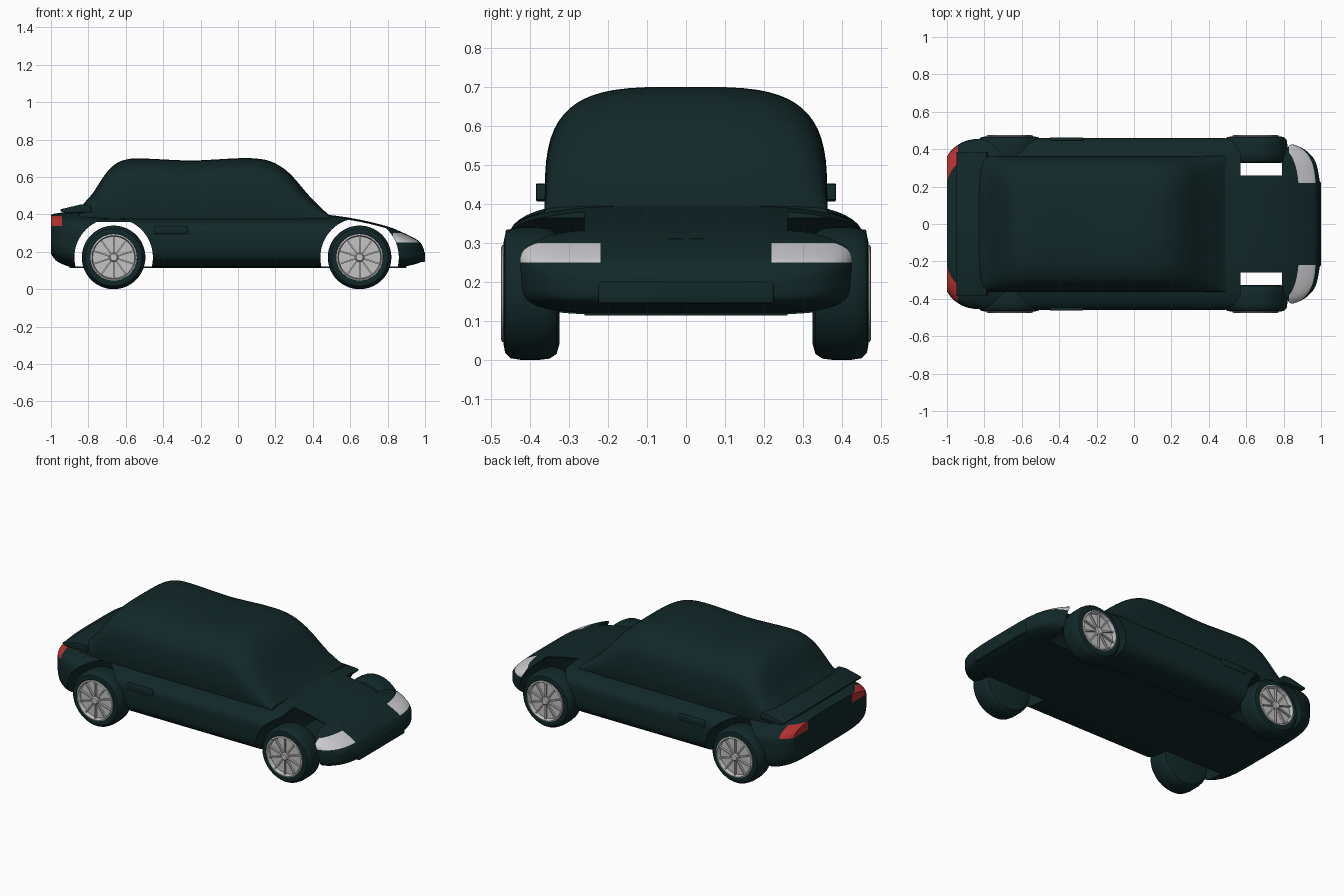
import bpy, bmesh, math
from mathutils import Vector, Matrix

if "Cube" in bpy.data.objects:
    bpy.data.objects.remove(bpy.data.objects["Cube"])


def material(name, rgb):
    m = bpy.data.materials.new(name)
    m.use_nodes = True
    m.diffuse_color = (*rgb, 1)
    m.node_tree.nodes["Principled BSDF"].inputs["Base Color"].default_value = (*rgb, 1)
    return m


PAINT = material("dark_teal", (0.006, 0.021, 0.022))
LAMP = material("lamp_white", (0.62, 0.62, 0.64))
RED = material("lamp_red", (0.47, 0.03, 0.03))
SILVER = material("silver", (0.55, 0.55, 0.55))


def finish(bm, name, *mats, smooth=35):
    bmesh.ops.recalc_face_normals(bm, faces=bm.faces)
    me = bpy.data.meshes.new(name)
    bm.to_mesh(me)
    bm.free()
    for m in mats:
        me.materials.append(m)
    ob = bpy.data.objects.new(name, me)
    bpy.context.collection.objects.link(ob)
    activate(ob)
    if smooth:
        bpy.ops.object.shade_smooth_by_angle(angle=math.radians(smooth))
    return ob


def activate(ob):
    bpy.ops.object.select_all(action="DESELECT")
    ob.select_set(True)
    bpy.context.view_layer.objects.active = ob


def box(name, lo, hi, mat, bevel=0.0):
    lo, hi = Vector(lo), Vector(hi)
    bm = bmesh.new()
    bmesh.ops.create_cube(bm, size=1, matrix=Matrix.Translation((lo + hi) / 2) @ Matrix.Diagonal((*(hi - lo), 1)))
    if bevel:
        bmesh.ops.bevel(bm, geom=bm.edges[:], offset=bevel, segments=3, profile=0.5, affect="EDGES")
    return finish(bm, name, mat)


def spline(rows, steps):
    """Catmull-Rom samples through rows of values."""
    out = []
    for i in range(len(rows) - 1):
        a, b, c, d = (rows[min(max(i + k, 0), len(rows) - 1)] for k in (-1, 0, 1, 2))
        for s in range(steps):
            t = s / steps
            out.append([q + t / 2 * (r - p + t * (2 * p - 5 * q + 4 * r - u + t * (3 * (q - r) + u - p)))
                        for p, q, r, u in zip(a, b, c, d)])
    return out + [list(rows[-1])]


def power(v, e):
    return math.copysign(abs(v) ** e, v)


def loft(rings):
    bm = bmesh.new()
    loops = [[bm.verts.new(p) for p in ring] for ring in rings]
    n = len(loops[0])
    for a, b in zip(loops, loops[1:]):
        for i in range(n):
            bm.faces.new((a[i], a[(i + 1) % n], b[(i + 1) % n], b[i]))
    bm.faces.new(loops[0])
    bm.faces.new(loops[-1])
    return bm


# Lower body: length position, bottom, top, half width
STATIONS = spline([
    (-1.0, .19, .398, .36), (-.975, .155, .405, .395), (-.93, .13, .41, .43),
    (-.86, .115, .41, .453), (-.7, .115, .40, .46), (-.4, .115, .395, .46),
    (0, .115, .395, .46), (.3, .115, .395, .46), (.47, .115, .398, .46),
    (.65, .115, .372, .455), (.8, .117, .335, .435), (.88, .12, .303, .415),
    (.94, .132, .274, .375), (.975, .143, .25, .32), (.995, .155, .21, .22)], 4)
CROWN = 3.2


def body_ring(x, lo, hi, w, count=56):
    mid = lo + 0.6 * (hi - lo)
    ring = []
    for i in range(count):
        a = 2 * math.pi * i / count
        n = CROWN if math.sin(a) >= 0 else 5
        h = hi - mid if math.sin(a) >= 0 else mid - lo
        ring.append((x, w * power(math.cos(a), 2 / n), mid + h * power(math.sin(a), 2 / n)))
    return ring


bm = loft([body_ring(*s) for s in STATIONS])

# Lamp outlines are cut into the body faces
for axis, values in {0: (-.94, .83), 1: (-.22, .22), 2: (.25, .30, .338, .392)}.items():
    for v in values:
        co, no = Vector(), Vector()
        co[axis], no[axis] = v, 1
        bmesh.ops.bisect_plane(bm, geom=bm.verts[:] + bm.edges[:] + bm.faces[:],
                               plane_co=co, plane_no=no, dist=1e-5)
for f in bm.faces:
    c = f.calc_center_median()
    if abs(c.y) > .22 and c.x > .83 and .25 < c.z < .30:
        f.material_index = 1
    elif abs(c.y) > .22 and c.x < -.94 and .338 < c.z < .392:
        f.material_index = 2
body = finish(bm, "body", PAINT, LAMP, RED, smooth=0)

# Wheel arches and the openings beside the bonnet
WHEELS = {"rear": -.665, "front": .65}
cutters = []
for end, x in WHEELS.items():
    bm = bmesh.new()
    bmesh.ops.create_cone(bm, cap_ends=True, segments=64, radius1=.21, radius2=.21, depth=1.2,
                          matrix=Matrix.Translation((x, 0, .17)) @ Matrix.Rotation(math.pi / 2, 4, "X"))
    cutters.append(finish(bm, end + "_arch_cutter", PAINT, smooth=0))
for s in (-1, 1):
    ys = sorted((s * .26, s * .5))
    cutters.append(box("bonnet_cutter", (.57, ys[0], .2), (.79, ys[1], .5), PAINT))
for c in cutters:
    activate(body)
    mod = body.modifiers.new("cut", "BOOLEAN")
    mod.operation, mod.solver, mod.object = "DIFFERENCE", "EXACT", c
    bpy.ops.object.modifier_apply(modifier=mod.name)
    bpy.data.objects.remove(c)
bpy.ops.object.shade_smooth_by_angle(angle=math.radians(35))

# Bonnet panel bridging the front arches
rings = []
for x, lo, hi, w in STATIONS:
    if .42 < x < .88:
        mid = lo + 0.6 * (hi - lo)
        ys = [.26 * i / 8 for i in range(-8, 9)]
        top = [(x, y, mid + (hi - mid) * (1 - abs(y / w) ** CROWN) ** (1 / CROWN)) for y in ys]
        rings.append(top + [(px, y, z - .006) for px, y, z in reversed(top)])
finish(loft(rings), "bonnet", PAINT)

# Flat panels
box("floor", (-.9, -.26, .114), (.9, .26, .12), PAINT)
box("rear_deck", (-.87, -.34, .36), (-.46, .34, .375), PAINT)
box("front_bumper_plate", (.95, -.225, .145), (1.0, .225, .2), PAINT, .006)

# Cabin: roof line as length position and height
ROOF = spline([(-.85, .40), (-.83, .45), (-.775, .515), (-.72, .60), (-.67, .658), (-.61, .69), (-.52, .699),
               (-.25, .688), (0, .70), (.12, .696), (.2, .672), (.28, .615), (.38, .50), (.46, .42),
               (.49, .395)], 4)
rings = []
for x, z in ROOF:
    ring = [(x, -.36, .37)]
    for i in range(33):
        a = math.pi * (1 - i / 32)
        ring.append((x, .363 * power(math.cos(a), 2 / 3.6), .38 + (z - .38) * power(math.sin(a), 2 / 3.6)))
    rings.append(ring + [(x, .36, .37)])
finish(loft(rings), "cabin", PAINT, smooth=50)

# Boot spoiler
blade = [(-.95, .418), (-.95, .427), (-.84, .453), (-.79, .45), (-.78, .41), (-.92, .406)]
bm = loft([[(x, y, z) for x, z in blade] for y in (-.385, .385)])
bmesh.ops.bevel(bm, geom=bm.edges[:], offset=.004, segments=2, profile=.5, affect="EDGES")
finish(bm, "spoiler", PAINT)

# Wheels
TYRE = [(.13, .325), (.155, .332), (.167, .35), (.17, .375), (.17, .425), (.166, .45), (.153, .464),
        (.132, .468), (.116, .462), (.112, .447)]


def wheel(name, x, s):
    def lathe(profile, segs=56):
        return loft([[(x + r * math.cos(2 * math.pi * k / segs), s * y, .17 + r * math.sin(2 * math.pi * k / segs))
                      for k in range(segs)] for r, y in profile])
    finish(lathe(TYRE), name + "_tyre", PAINT)
    finish(lathe([(.112, .45), (.112, .466), (.117, .475), (.124, .472), (.126, .45)]), name + "_rim", SILVER)
    bm = lathe([(.024, .44), (.024, .468), (.018, .474)], 24)
    for k in range(10):
        turn = Matrix.Rotation(2 * math.pi * k / 10, 4, "Y")
        bmesh.ops.create_cube(bm, size=1, matrix=Matrix.Translation((x, s * .462, .17)) @ turn
                              @ Matrix.Translation((0, 0, .066)) @ Matrix.Diagonal((.008, .012, .1, 1)))
    finish(bm, name + "_spokes", SILVER)


for side, s in (("left", 1), ("right", -1)):
    for end, x in WHEELS.items():
        # The car drives toward +x, so sides follow the y sign
        wheel(f"{end}_{side}_wheel", x, s)
    ys = sorted((s * .445, s * .463))
    box(side + "_door_handle", (-.45, ys[0], .295), (-.27, ys[1], .335), PAINT, .006)
